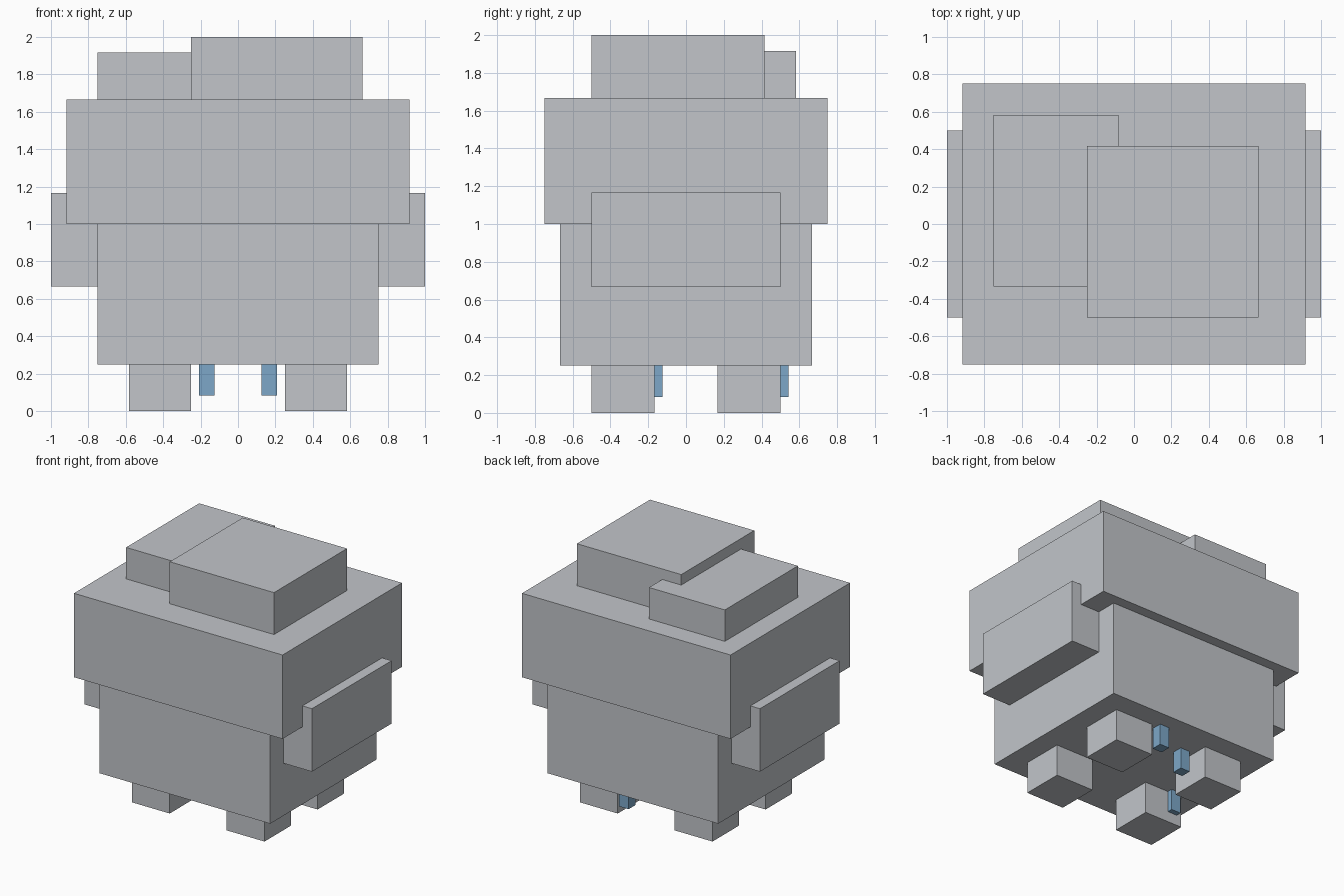
import bpy
from mathutils import Matrix, Vector
import bmesh

old = bpy.data.objects.get("Cube")
if old:
    bpy.data.objects.remove(old, do_unlink=True)

U = 1 / 12  # block unit


def make_material(name, color):
    mat = bpy.data.materials.new(name)
    mat.use_nodes = True
    mat.diffuse_color = color
    bsdf = next(n for n in mat.node_tree.nodes if n.type == 'BSDF_PRINCIPLED')
    bsdf.inputs["Base Color"].default_value = color
    return mat


grey = make_material("light grey", (0.54, 0.56, 0.59, 1))
blue = make_material("soft blue", (0.205, 0.39, 0.58, 1))


def box(name, x, y, z, mat=grey):
    """Box from (min, max) ranges in block units."""
    lo, hi = (Vector(c) * U for c in zip(x, y, z))
    mesh = bpy.data.meshes.new(name)
    bm = bmesh.new()
    size = Matrix.Diagonal((*(hi - lo), 1))
    bmesh.ops.create_cube(bm, size=1, matrix=Matrix.Translation((lo + hi) / 2) @ size)
    bm.to_mesh(mesh)
    bm.free()
    mesh.materials.append(mat)
    obj = bpy.data.objects.new(name, mesh)
    bpy.context.collection.objects.link(obj)
    return obj


# Main body and wide upper cap
box("body", (-9, 9), (-8, 8), (3, 12))
box("upper_cap", (-11, 11), (-9, 9), (12, 20))

# Two offset blocks on top
box("tall_top_block", (-3, 8), (-6, 5), (20, 24))
box("low_top_block", (-9, -1), (-4, 7), (20, 23))

# Side slabs
box("left_side_slab", (9, 12), (-6, 6), (8, 14))
box("right_side_slab", (-12, -9), (-6, 6), (8, 14))

# Four short legs
for side, x in (("left", (3, 7)), ("right", (-7, -3))):
    for end, y in (("front", (-6, -2)), ("back", (2, 6))):
        box(f"{end}_{side}_leg", x, y, (0, 3))

# Small pegs hanging beneath the body
for i, (cx, cy) in enumerate(((2, 6), (-2, 4), (-6, -2)), 1):
    box(f"hanging_peg_{i}", (cx - .5, cx + .5), (cy - .5, cy + .5), (1, 3), blue)
